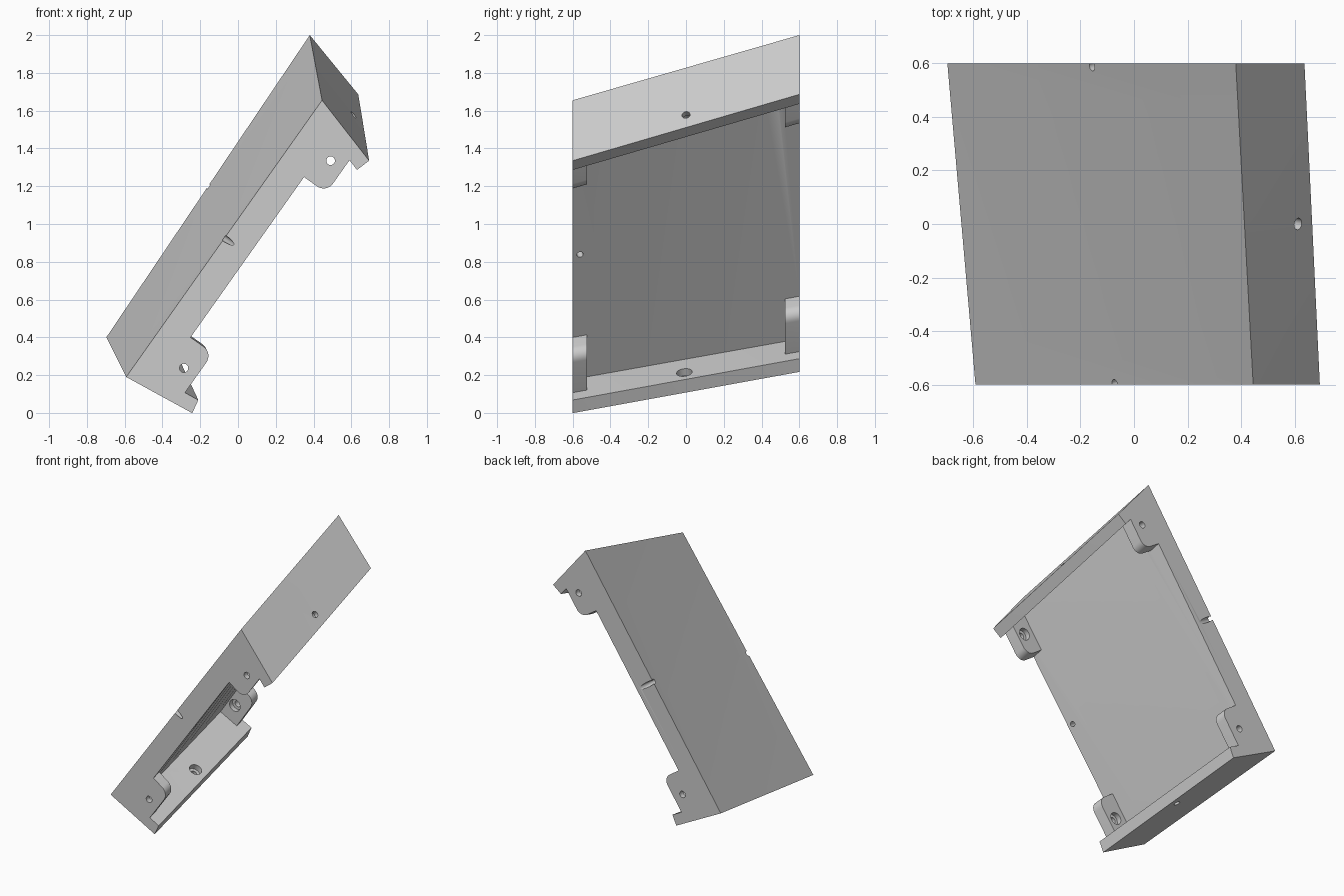
import bpy, bmesh, math
from mathutils import Vector

if "Cube" in bpy.data.objects:
    bpy.data.objects.remove(bpy.data.objects["Cube"])

# Outer-face corners (x, z) at the front side (y=-0.6) and back side (y=0.6)
HALF = 0.6
LOW = (Vector((-0.592, 0.19)), Vector((-0.697, 0.40)))
HIGH = (Vector((0.445, 1.655)), Vector((0.38, 2.0)))


def pt(end, a, n, y):
    """Point at distance a along the slope from an end, depth n below the outer face."""
    t = (y + HALF) / (2 * HALF)
    lo, hi = LOW[0].lerp(LOW[1], t), HIGH[0].lerp(HIGH[1], t)
    u = (hi - lo).normalized()
    base = lo if end == 'low' else hi
    p = base + u * a + Vector((u.y, -u.x)) * n
    return Vector((p.x, y, p.y))


def loft(name, profile, y0, y1, steps):
    """Sweep a slope-aligned profile between two y positions."""
    bm = bmesh.new()
    rings = []
    for i in range(steps + 1):
        y = y0 + (y1 - y0) * i / steps
        rings.append([bm.verts.new(pt(e, a, n, y)) for e, a, n in profile])
    k = len(profile)
    for r, s in zip(rings, rings[1:]):
        for j in range(k):
            bm.faces.new((r[j], r[(j + 1) % k], s[(j + 1) % k], s[j]))
    bm.faces.new(rings[0])
    bm.faces.new(rings[-1])
    bmesh.ops.recalc_face_normals(bm, faces=bm.faces)
    bmesh.ops.triangulate(bm, faces=[f for f in bm.faces if len(f.verts) == 4])
    me = bpy.data.meshes.new(name)
    bm.to_mesh(me)
    bm.free()
    ob = bpy.data.objects.new(name, me)
    bpy.context.collection.objects.link(ob)
    return ob


def rod(p, q, r):
    """Cylinder cutter from p to q."""
    d = q - p
    bpy.ops.mesh.primitive_cylinder_add(vertices=28, radius=r, depth=d.length, location=(p + q) / 2)
    ob = bpy.context.object
    ob.name = "hole_cutter"
    ob.hide_render = True
    ob.rotation_euler = d.to_track_quat('Z', 'Y').to_euler()
    return ob


def combine(target, tool, op):
    m = target.modifiers.new("join", 'BOOLEAN')
    m.operation, m.solver, m.object = op, 'EXACT', tool
    bpy.context.view_layer.update()
    bpy.context.view_layer.objects.active = target
    bpy.ops.object.modifier_apply(modifier=m.name)
    bpy.data.objects.remove(tool)


# Panel with a flange at each end
panel = loft("panel", [
    ('low', 0, 0), ('low', 0.046, 0.396), ('low', 0.121, 0.382), ('low', 0.096, 0.157),
    ('high', -0.13, 0.157), ('high', -0.194, 0.364), ('high', -0.117, 0.388), ('high', 0, 0)],
    -HALF, HALF, 6)

# Four rounded corner lugs
for end, root, tip in (('low', 0.075, 0.368), ('high', -0.13, -0.387)):
    s = 1 if tip > root else -1
    r, depth = 0.06, 0.302
    prof = [(end, root, 0.11), (end, tip, 0.11)]
    for i in range(9):
        a = math.radians(90 * i / 8)
        prof.append((end, tip - s * r * (1 - math.cos(a)), depth - r * (1 - math.sin(a))))
    prof.append((end, root, depth))
    for side in (-1, 1):
        combine(panel, loft("lug", prof, side * HALF, side * 0.525, 1), 'UNION')

# Screw holes through the lugs, with wider pockets on the inner side
for end, a in (('low', 0.215), ('high', -0.235)):
    for side in (-1, 1):
        c = pt(end, a, 0.222, side * HALF)
        out = Vector((0, side, 0))
        combine(panel, rod(c + out * 0.05, c - out * 0.15, 0.023), 'DIFFERENCE')
        combine(panel, rod(c - out * 0.04, c - out * 0.12, 0.042), 'DIFFERENCE')

# Screw holes through the two end flanges, with inner pockets
for end, edge in (('low', (0.046, 0.396)), ('high', (-0.117, 0.388))):
    f = 0.79
    c = pt(end, edge[0] * f, edge[1] * f, 0)
    across = pt(end, *edge, 0) - pt(end, 0, 0, 0)
    along = pt(end, 0, 0, 0.5) - pt(end, 0, 0, -0.5)
    inward = across.cross(along).normalized()
    if inward.dot(pt('low', 0.9, 0.2, 0) - c) < 0:
        inward = -inward
    combine(panel, rod(c - inward * 0.06, c + inward * 0.15, 0.022), 'DIFFERENCE')
    combine(panel, rod(c + inward * 0.035, c + inward * 0.12, 0.042), 'DIFFERENCE')

# Pin holes square to the plate, breaking out through the long sides
normal = Vector((0.818, 0.237, -0.576)).normalized()
for y, a in ((-0.597, 0.9), (0.588, 0.965)):
    c = pt('low', a, 0, y)
    combine(panel, rod(c - normal * 0.05, c + normal * 0.25, 0.017), 'DIFFERENCE')

bpy.ops.object.select_all(action='DESELECT')
panel.select_set(True)
bpy.context.view_layer.objects.active = panel
bpy.ops.object.shade_smooth_by_angle(angle=math.radians(25))
